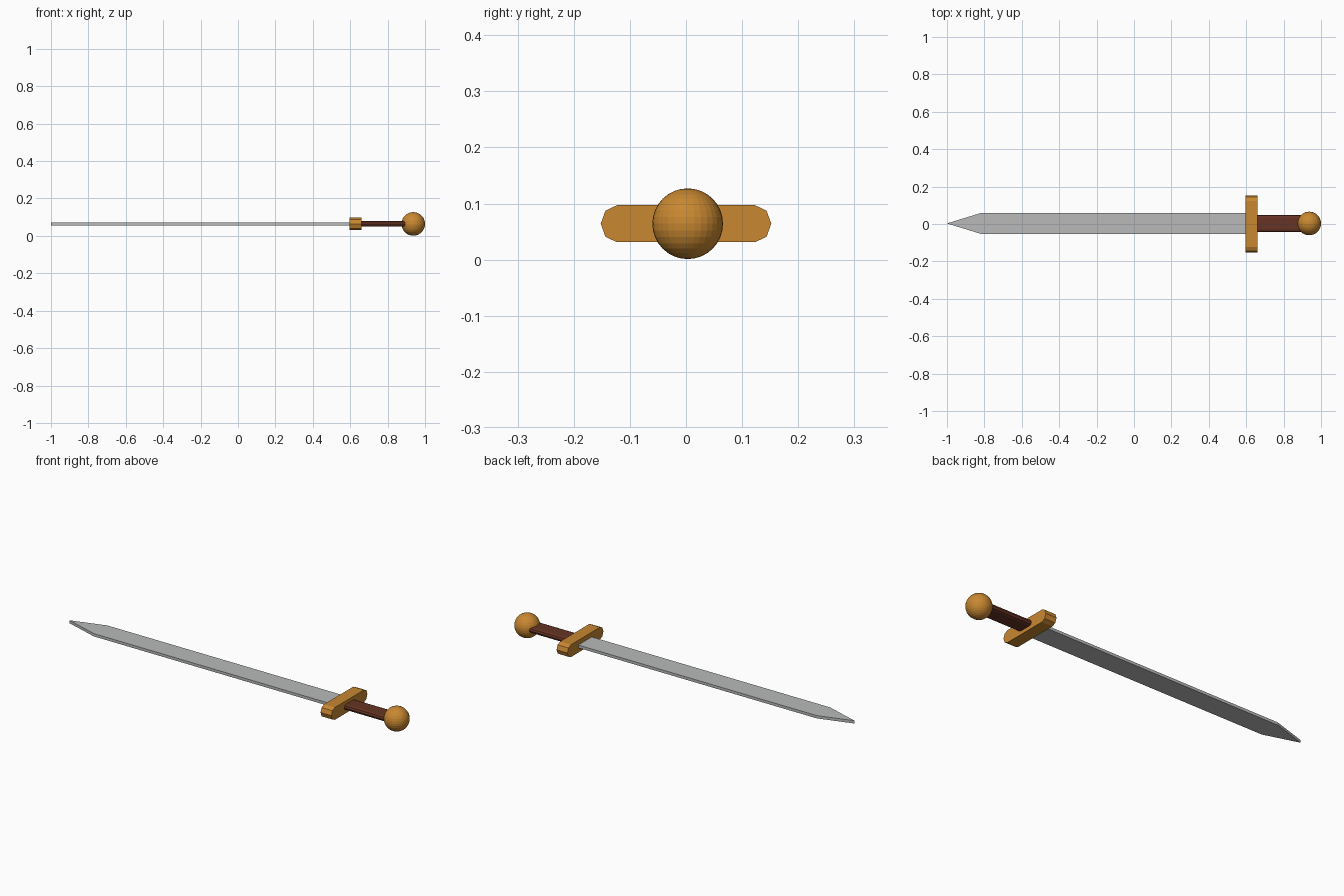
import bpy, bmesh, math

if "Cube" in bpy.data.objects:
    bpy.data.objects.remove(bpy.data.objects["Cube"])

ZC, YC = 0.064, 0.003


def material(name, rgb):
    m = bpy.data.materials.new(name)
    m.diffuse_color = (*rgb, 1)
    m.use_nodes = True
    m.node_tree.nodes["Principled BSDF"].inputs["Base Color"].default_value = m.diffuse_color
    return m


steel = material("steel grey", (0.48, 0.49, 0.485))
brass = material("brass", (0.58, 0.245, 0.031))
leather = material("dark red leather", (0.135, 0.034, 0.018))


def finish(bm, name, mat):
    bmesh.ops.recalc_face_normals(bm, faces=bm.faces)
    mesh = bpy.data.meshes.new(name)
    bm.to_mesh(mesh)
    bm.free()
    mesh.materials.append(mat)
    ob = bpy.data.objects.new(name, mesh)
    bpy.context.collection.objects.link(ob)
    return ob


def prism(name, points, offset, mat):
    """Extrude a closed outline along the offset vector."""
    bm = bmesh.new()
    face = bm.faces.new([bm.verts.new(p) for p in points])
    ext = bmesh.ops.extrude_face_region(bm, geom=[face])
    verts = [v for v in ext["geom"] if isinstance(v, bmesh.types.BMVert)]
    bmesh.ops.translate(bm, verts=verts, vec=offset)
    return finish(bm, name, mat)


def rounded_bar(name, x0, x1, y, half_width, half_height, end, mat):
    """Bar along x whose cross-section has faceted half-round ends."""
    points = []
    for side in (1, -1):
        for i in range(5):
            a = math.pi / 2 - i * math.pi / 4
            points.append((x0,
                           y + side * (half_width - end + end * math.cos(a)),
                           ZC + side * half_height * math.sin(a)))
    return prism(name, points, (x1 - x0, 0, 0), mat)


# Blade: flat plate with a tapered point
w, t = 0.057, 0.0075
outline = [(-1, 0), (-0.815, -w), (0.61, -w), (0.61, w), (-0.815, w)]
prism("blade", [(x, YC + y, ZC - t) for x, y in outline], (0, 0, 2 * t), steel)

# Crossguard and grip
rounded_bar("crossguard", 0.595, 0.659, 0, 0.152, 0.033, 0.029, brass)
rounded_bar("grip", 0.65, 0.897, YC, 0.046, 0.0145, 0.014, leather)

# Pommel: faceted ball
bm = bmesh.new()
bmesh.ops.create_uvsphere(bm, u_segments=32, v_segments=16, radius=0.063)
pommel = finish(bm, "pommel", brass)
pommel.location = (0.937, YC, ZC)
